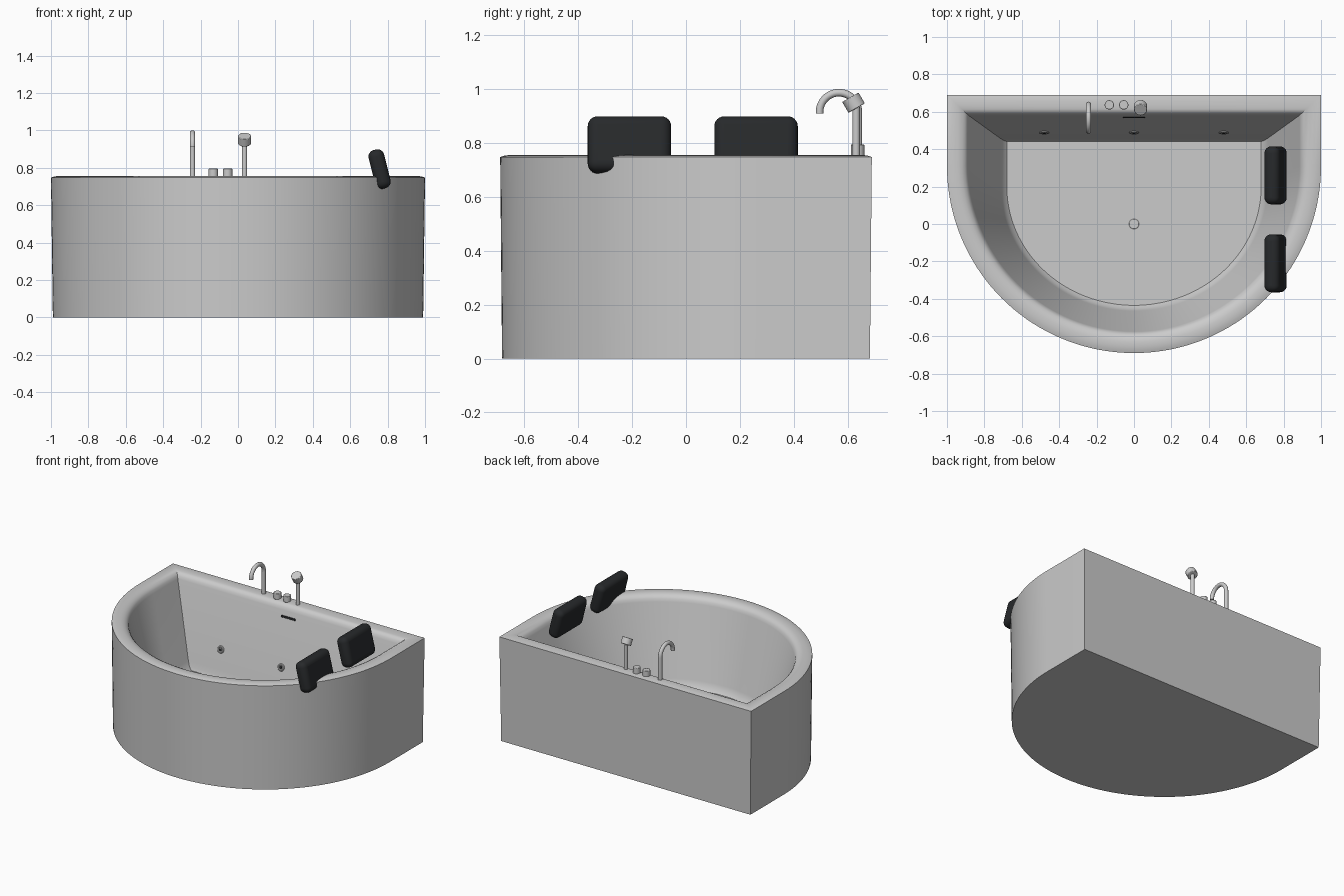
import bpy, bmesh
from math import sin, cos, pi, radians, atan2
from mathutils import Vector

if "Cube" in bpy.data.objects:
    bpy.data.objects.remove(bpy.data.objects["Cube"])

black = bpy.data.materials.new("black_rubber")
black.diffuse_color = (0.02, 0.022, 0.024, 1)
black.use_nodes = True
black.node_tree.nodes["Principled BSDF"].inputs["Base Color"].default_value = black.diffuse_color


def smooth(ob, angle=35, mat=None):
    bpy.ops.object.select_all(action='DESELECT')
    ob.select_set(True)
    bpy.context.view_layer.objects.active = ob
    bpy.ops.object.shade_smooth_by_angle(angle=radians(angle))
    if mat:
        ob.data.materials.append(mat)
    return ob


def ring(half_x, y0, y1, yc, z, n=72):
    """D-shaped loop: straight back, straight sides, half-ellipse front."""
    pts = [(half_x, y1, z)]
    for i in range(n + 1):
        a = pi * i / n
        pts.append((half_x * cos(a), yc - (yc - y0) * sin(a), z))
    return pts + [(-half_x, y1, z)]


def loft(name, rings):
    bm = bmesh.new()
    loops = [[bm.verts.new(p) for p in r] for r in rings]
    for a, b in zip(loops, loops[1:]):
        for i in range(len(a)):
            j = (i + 1) % len(a)
            bm.faces.new((a[i], a[j], b[j], b[i]))
    bm.faces.new(loops[0])
    bm.faces.new(loops[-1])
    bmesh.ops.recalc_face_normals(bm, faces=bm.faces)
    me = bpy.data.meshes.new(name)
    bm.to_mesh(me)
    bm.free()
    ob = bpy.data.objects.new(name, me)
    bpy.context.collection.objects.link(ob)
    return smooth(ob)


def cyl(name, loc, r, h, rot_x=0, bevel=0.003, mat=None):
    bpy.ops.mesh.primitive_cylinder_add(vertices=32, radius=r, depth=h, location=loc,
                                        rotation=(rot_x, 0, 0))
    ob = bpy.context.object
    ob.name = name
    if bevel:
        m = ob.modifiers.new("bevel", 'BEVEL')
        m.width, m.segments = bevel, 2
    return smooth(ob, 35, mat)


def box(name, loc, size, rot, bevel, segs, mat):
    bpy.ops.mesh.primitive_cube_add(size=1, location=loc, rotation=rot)
    ob = bpy.context.object
    ob.name = name
    ob.scale = size
    bpy.ops.object.transform_apply(location=False, rotation=False, scale=True)
    m = ob.modifiers.new("bevel", 'BEVEL')
    m.width, m.segments = bevel, segs
    return smooth(ob, 40, mat)


# Tub shell: outer wall, softly domed rim, sloping inner wall, floor
rings = [ring(0.99, -0.683, 0.683, 0.307, 0)]
for inset, z in ((0, 0.748), (0.015, 0.753), (0.035, 0.756), (0.06, 0.756),
                 (0.08, 0.752), (0.097, 0.743), (0.108, 0.73), (0.115, 0.71)):
    rings.append(ring(1 - inset, -0.69 + inset, 0.69 - inset * 0.95, 0.31, z))
rings += [ring(0.715, -0.465, 0.458, 0.215, 0.215),
          ring(0.70, -0.452, 0.449, 0.207, 0.18),
          ring(0.68, -0.435, 0.44, 0.20, 0.16)]
loft("tub", rings)

# Drain in the floor
cyl("drain", (0, 0, 0.162), 0.027, 0.008)

# Water jets and overflow slot on the sloping back wall
slope = atan2(0.581 - 0.458, 0.71 - 0.215)


def wall_y(z):
    return 0.458 + (z - 0.215) * (0.581 - 0.458) / (0.71 - 0.215)


for k, x in enumerate((-0.48, 0, 0.48)):
    loc = Vector((x, wall_y(0.345), 0.345))
    rot = pi / 2 - slope
    cyl(f"jet_disc_{k}", loc, 0.018, 0.006, rot, 0)
    bpy.ops.mesh.primitive_torus_add(major_radius=0.019, minor_radius=0.007, major_segments=32,
                                     minor_segments=10, location=loc, rotation=(rot, 0, 0))
    bpy.context.object.name = f"jet_ring_{k}"
    smooth(bpy.context.object)
    cyl(f"jet_hole_{k}", loc, 0.009, 0.014, rot, 0, black)
box("overflow_slot", (0, wall_y(0.67), 0.67), (0.115, 0.008, 0.014), (-slope, 0, 0),
    0.002, 1, black)

# Headrest pillows leaning over the right rim
for k, y in enumerate((0.26, -0.21)):
    box(f"pillow_{k}", (0.757, y, 0.793), (0.085, 0.31, 0.213), (0, radians(-14), 0),
        0.036, 6, black)

# Curved spout
cu = bpy.data.curves.new("spout", 'CURVE')
cu.dimensions = '3D'
cu.bevel_depth, cu.bevel_resolution, cu.use_fill_caps = 0.014, 4, True
path = [(-0.243, 0.64, 0.745)]
for i in range(25):
    a = pi * 1.02 * i / 24
    path.append((-0.243, 0.568 + 0.072 * cos(a), 0.915 + 0.072 * sin(a)))
sp = cu.splines.new('POLY')
sp.points.add(len(path) - 1)
for p, c in zip(sp.points, path):
    p.co = (*c, 1)
sp.use_smooth = True
bpy.context.collection.objects.link(bpy.data.objects.new("spout", cu))

# Two tap knobs
for k, x in enumerate((-0.132, -0.055)):
    cyl(f"tap_knob_{k}", (x, 0.637, 0.773), 0.025, 0.044)

# Hand shower: post and tilted head
cyl("shower_post", (0.035, 0.632, 0.84), 0.014, 0.19)
cyl("shower_head", (0.035, 0.622, 0.95), 0.035, 0.047, radians(30))
